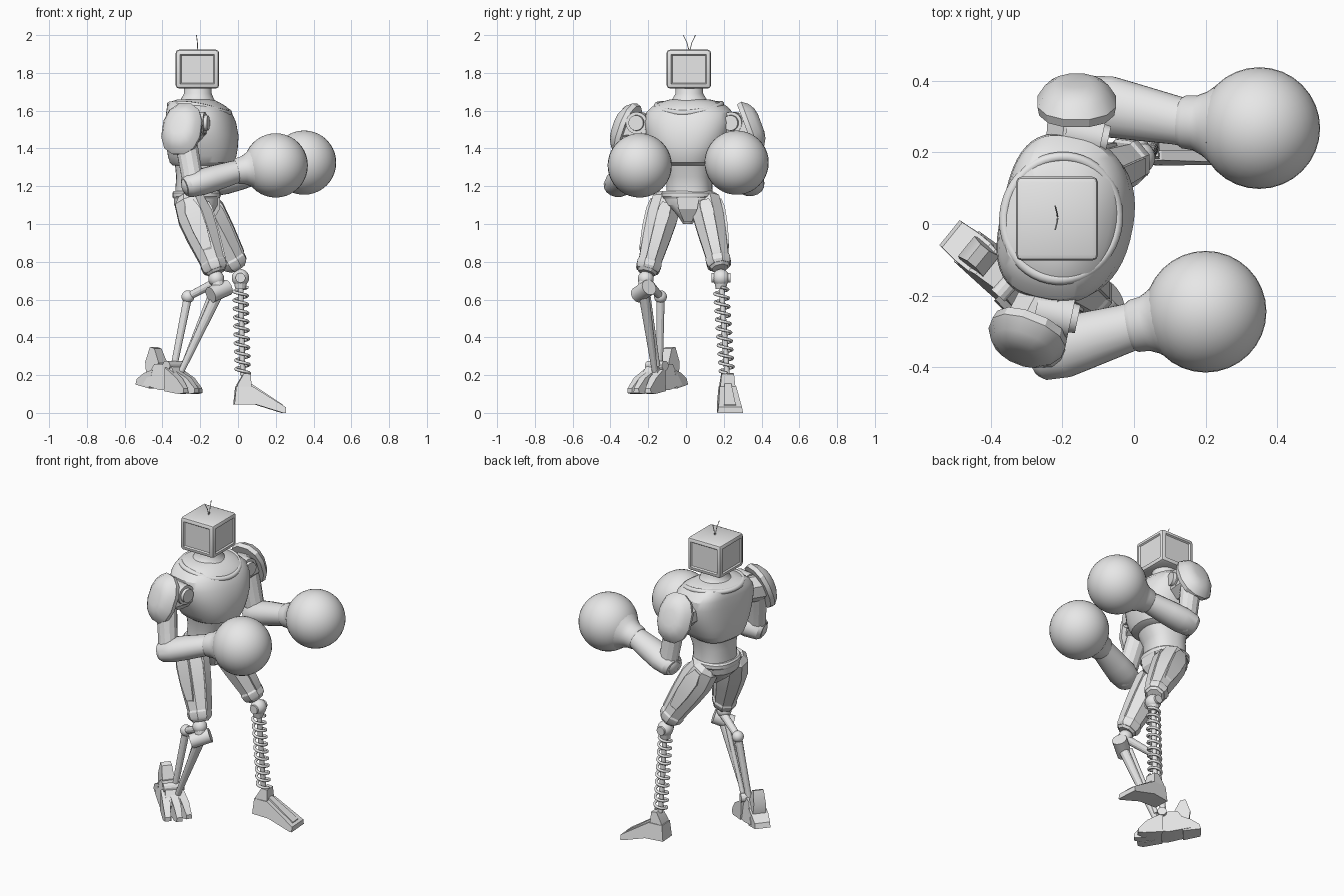
import bpy, bmesh, math
from mathutils import Vector, Matrix

cube = bpy.data.objects.get("Cube")
if cube:
    bpy.data.objects.remove(cube, do_unlink=True)

grey = bpy.data.materials.new("light_grey")
grey.use_nodes = True
grey.diffuse_color = (0.8, 0.8, 0.8, 1)
grey.node_tree.nodes["Principled BSDF"].inputs["Base Color"].default_value = (0.8, 0.8, 0.8, 1)
X, Y, Z = Vector((1, 0, 0)), Vector((0, 1, 0)), Vector((0, 0, 1))
parts = []


def finish(name, bm):
    bmesh.ops.recalc_face_normals(bm, faces=bm.faces)
    me = bpy.data.meshes.new(name)
    bm.to_mesh(me)
    bm.free()
    me.materials.append(grey)
    ob = bpy.data.objects.new(name, me)
    bpy.context.collection.objects.link(ob)
    parts.append(ob)
    return ob


def loft(name, origin, axis, rings, n=24, ref=X, p=2.0, back=None):
    """Stack rings (height, radius along ref, radius across, shift along ref) on an axis.
    p squares the rings off; back does so for the half that faces away from ref."""
    origin, axis = Vector(origin), Vector(axis)
    d = axis.normalized()
    u = (ref - d * ref.dot(d)).normalized()
    v = d.cross(u)
    bm = bmesh.new()
    loops = []
    for h, ra, rb, *shift in rings:
        ring = []
        for i in range(n):
            a = 2 * math.pi * (i + 0.5) / n
            c, s = math.cos(a), math.sin(a)
            e = 2 / (back if back and c < 0 else p)
            c = math.copysign(abs(c) ** e, c)
            s = math.copysign(abs(s) ** e, s)
            off = shift[0] if shift else 0
            ring.append(bm.verts.new(origin + axis * h + u * (ra * c + off) + v * rb * s))
        loops.append(ring)
    for lo, hi in zip(loops, loops[1:]):
        for i in range(n):
            j = (i + 1) % n
            bm.faces.new((lo[i], lo[j], hi[j], hi[i]))
    bm.faces.new(loops[0])
    bm.faces.new(loops[-1])
    return finish(name, bm)


def limb(name, a, b, rings, n=16, ref=X):
    return loft(name, a, Vector(b) - Vector(a), rings, n, ref)


def rod(name, a, b, r0, r1=None, n=12, ref=X):
    r1 = r1 or r0
    return limb(name, a, b, [(0, r0, r0), (1, r1, r1)], n, ref)


def ball(name, centre, r):
    bm = bmesh.new()
    bmesh.ops.create_uvsphere(bm, u_segments=32, v_segments=20, radius=r,
                              matrix=Matrix.Translation(centre))
    return finish(name, bm)


def prism(name, outline, origin, yaw):
    """Side outline of (forward, height, half width) points, made solid."""
    m = Matrix.Translation(origin) @ Matrix.Rotation(math.radians(yaw), 4, 'Z')
    bm = bmesh.new()
    sides = [[bm.verts.new(m @ Vector((x, s * w, z))) for x, z, w in outline] for s in (-1, 1)]
    for side in sides:
        bm.faces.new(side)
    for i in range(len(outline)):
        j = (i + 1) % len(outline)
        bm.faces.new((sides[0][i], sides[0][j], sides[1][j], sides[1][i]))
    return finish(name, bm)


def tube(name, points, r, cyclic=False):
    cu = bpy.data.curves.new(name, 'CURVE')
    cu.dimensions = '3D'
    cu.bevel_depth = r
    cu.bevel_resolution = 2
    cu.use_fill_caps = True
    sp = cu.splines.new('POLY')
    sp.points.add(len(points) - 1)
    for pt, co in zip(sp.points, points):
        pt.co = (*co, 1)
    sp.use_cyclic_u = cyclic
    cu.materials.append(grey)
    bpy.context.collection.objects.link(bpy.data.objects.new(name, cu))


# Head: bevelled box with shallow panels on the four sides
bm = bmesh.new()
bmesh.ops.create_cube(bm, size=1, matrix=Matrix.Translation((-0.215, 0.015, 1.82))
                      @ Matrix.Diagonal((0.23, 0.235, 0.205, 1)))
bmesh.ops.bevel(bm, geom=bm.edges[:], offset=0.017, segments=2, profile=0.5, affect='EDGES')
panels = [f for f in bm.faces if f.calc_area() > 0.02 and abs(f.normal.z) < 0.5]
bmesh.ops.inset_individual(bm, faces=panels, thickness=0.01, depth=0)
bmesh.ops.inset_individual(bm, faces=panels, thickness=0.008, depth=-0.008)
finish("head", bm)
for side, tip in (("left", 0.05), ("right", -0.015)):
    tube(side + "_antenna", [(-0.213, 0.018, 1.91), (-0.215, 0.018 + (tip - 0.018) * 0.4, 1.96),
                             (-0.22, tip, 2.0)], 0.002)

# Torso, turned slightly at the waist, with a flat back
yaw = math.radians(-12)
fwd = Vector((math.cos(yaw), math.sin(yaw), 0))
left = Z.cross(fwd)
mid = Vector((-0.2, 0.015, 0))
loft("abdomen", mid, Z, [(1.13, .115, .125, -.015), (1.18, .115, .12, -.015), (1.25, .115, .12, -.01),
                         (1.3, .13, .13), (1.36, .14, .14)], 32, fwd, 2.4)
loft("chest", mid, Z, [(1.31, .14, .135), (1.325, .165, .155, .01), (1.36, .177, .175, .013),
                       (1.41, .183, .2, .014), (1.47, .184, .222, .014), (1.54, .177, .235, .006),
                       (1.59, .164, .228, -.004), (1.62, .15, .2, -.015), (1.645, .125, .16, -.03),
                       (1.66, .09, .1, -.025)], 48, fwd, 2.3, 3.0)
loft("neck", mid, Z, [(1.63, .115, .125, -.018), (1.66, .088, .092, -.015), (1.69, .074, .074, -.013),
                      (1.75, .07, .07, -.013)], 32, fwd)
collar = []
for i in range(48):
    a = 2 * math.pi * i / 48
    c = math.cos(a)
    collar.append(mid + fwd * (0.158 * c - 0.004) + left * 0.172 * math.sin(a)
                  + Z * (1.632 - 0.022 * c - 0.022 * c * c))
tube("collar", collar, 0.015, True)

# Pelvis and belt
hip = Vector((-0.22, 0.01, 0))
loft("belt", hip, Z, [(1.135, .122, .132), (1.145, .128, .14), (1.165, .128, .14), (1.175, .12, .13)], 32, X, 2.4)
loft("pelvis", hip, Z, [(1.0, .035, .025, .03), (1.05, .085, .06, .01), (1.1, .12, .12),
                        (1.15, .122, .135)], 16, X, 2.4)
prism("crotch_plate", [(.07, 1.14, .06), (.125, 1.14, .06), (.125, 1.08, .05), (.08, 1.01, .02),
                       (.04, 1.01, .02)], hip, 0)

# Arms with shoulder pads and round gloves
arms = {
    "left": dict(joint=(-.17, .255, 1.535), pad=(-.16, .318, 1.505), out=(.0, .08, .03),
                 elbow=(-.11, .335, 1.215), wrist=(.14, .285, 1.285), glove=(.35, .268, 1.325)),
    "right": dict(joint=(-.255, -.245, 1.535), pad=(-.29, -.295, 1.495), out=(-.03, -.075, .03),
                  elbow=(-.235, -.355, 1.21), wrist=(0, -.285, 1.28), glove=(.2, -.245, 1.31)),
}
for side, a in arms.items():
    joint, pad, out = Vector(a["joint"]), Vector(a["pad"]), Vector(a["out"])
    elbow, wrist, glove = Vector(a["elbow"]), Vector(a["wrist"]), Vector(a["glove"])
    limb(side + "_shoulder_block", joint - out * 0.9, pad + out * 0.2,
         [(0, .075, .075), (.3, .085, .085), (1, .085, .085)], 8, Z)
    loft(side + "_shoulder_hub", joint - fwd * 0.02, fwd * 0.12,
         [(0, .058, .058), (.85, .058, .058), (.85, .042, .042), (1, .04, .04)], 24, Z)
    loft(side + "_shoulder_pad", pad, out, [(0, .14, .108), (.3, .147, .113), (.7, .12, .092),
                                            (.92, .085, .065), (1, .05, .04)], 12, Z, 2.3)
    limb(side + "_upper_arm", pad + Vector((0, 0, 0.02)), elbow,
         [(0, .06, .06), (.4, .06, .058), (.75, .058, .054), (1, .06, .058)], 12)
    ball(side + "_elbow", elbow, 0.066)
    limb(side + "_forearm", elbow, wrist, [(-.2, .05, .058), (-.12, .062, .076), (.15, .07, .087),
                                           (.45, .069, .08), (.9, .062, .069), (1, .06, .068)], 16, Z)
    limb(side + "_cuff", wrist, glove, [(-.06, .062, .066), (0, .07, .074), (.15, .075, .077),
                                        (.28, .09, .09), (.4, .11, .11)], 32, Z)
    ball(side + "_glove", glove, 0.17)

# Armoured thighs
thighs = {"left": ((-.21, .1, 1.13), (0, .18, .765), 1), "right": ((-.262, -.1, 1.13), (-.113, -.208, .74), -1)}
for side, (top, low, s) in thighs.items():
    limb(side + "_thigh", top, low, [(-.06, .05, .055), (.02, .085, .085), (.25, .1, .088), (.5, .09, .08),
                                     (.82, .07, .066), (.96, .062, .06), (1, .045, .045)], 8)
    limb(side + "_thigh_front_plate", top, low, [(.12, .02, .03, .08), (.2, .03, .045, .08), (.5, .03, .042, .07),
                                                 (.85, .025, .035, .055), (.9, .015, .025, .05)], 4)
    limb(side + "_thigh_side_plate", top, low, [(.05, .02, .03, .07), (.2, .03, .06, .07), (.45, .03, .055, .065),
                                                (.7, .025, .035, .055), (.75, .015, .02, .045)], 4, Y * s)
    limb(side + "_knee_band", top, low, [(.84, .066, .064), (.87, .073, .071), (.94, .07, .068), (.97, .06, .06)], 8)

# Left leg: knee ball, spring around a rod, wedge foot
knee, ankle = Vector((.013, .185, .715)), Vector((.025, .217, .2))
ball("left_knee", knee, 0.046)
rod("left_knee_pin", knee - Y * 0.05, knee + Y * 0.05, 0.026, n=16)
rod("spring_seat", knee - Z * 0.025, knee - Z * 0.06, 0.036, 0.028)
rod("spring_rod", knee, ankle, 0.015)
turns, steps = 10, 16
coil = []
for i in range(turns * steps + 1):
    a = 2 * math.pi * i / steps
    base = (knee - Z * 0.05).lerp(ankle + Z * 0.01, i / (turns * steps))
    coil.append(base + X * 0.036 * math.cos(a) + Y * 0.036 * math.sin(a))
tube("leg_spring", coil, 0.008)
foot = (0, .217, 0)
prism("left_ankle", [(-.01, .12, .045), (.07, .12, .042), (.066, .205, .033), (.03, .21, .033),
                     (-.005, .15, .04)], foot, 4)
prism("left_foot", [(-.022, .045, .05), (.09, .045, .06), (.235, 0, .068), (.25, 0, .068), (.25, .03, .062),
                    (.075, .14, .044), (-.012, .14, .044)], foot, 4)
prism("left_foot_ridge", [(.06, .1, .02), (.235, .025, .035), (.235, .045, .03), (.07, .155, .018)], foot, 4)

# Right lower leg: linked struts
knee, back, heel = Vector((-.1, -.225, .645)), Vector((-.265, -.135, .615)), Vector((-.34, -.14, .24))
ball("right_knee", (-.115, -.213, .71), 0.042)
rod("right_knee_link", (-.115, -.213, .72), knee, 0.035)
side_axis = Vector((.045, .03, .02))
rod("right_knee_drum", knee - side_axis, knee + side_axis, 0.043, n=16, ref=Z)
rod("right_upper_strut", (-.12, -.2, .69), back, 0.024, 0.02)
ball("right_back_joint", back, 0.034)
rod("right_rear_shin", back, heel, 0.023, 0.018)
rod("right_front_shin", knee, (-.3, -.165, .22), 0.03, 0.016)
rod("right_shin_piston", knee.lerp(back, 0.25), (-.29, -.15, .25), 0.013)

# Right foot: clawed and raised on its toes
foot, turn = Vector((-.36, -.15, 0)), -39
prism("right_foot_body", [(-.14, .15, .055), (-.02, .12, .062), (.07, .12, .066), (.1, .17, .058),
                          (.03, .26, .04), (-.07, .26, .045)], foot, turn)
prism("right_heel_block", [(-.13, .2, .04), (-.06, .2, .04), (-.05, .27, .036), (-.082, .34, .03),
                           (-.112, .35, .03), (-.14, .27, .036)], foot, turn)
prism("right_heel_claw", [(-.2, .15, .045), (-.1, .13, .055), (-.08, .23, .05), (-.14, .21, .05),
                          (-.19, .18, .045)], foot, turn)
rod("right_ankle_pin", foot + Vector((-.02, -.05, .25)), foot + Vector((.06, .04, .25)), 0.026, ref=Z)
for i, label in enumerate(("outer", "middle", "inner")):
    k = i - 1
    offset = Matrix.Rotation(math.radians(turn), 3, 'Z') @ Vector((0, k * 0.04, 0))
    reach = 0.18 - 0.02 * abs(k)
    prism("right_toe_" + label, [(.02, .115, .027), (reach - .03, .1, .025), (reach, .105, .018), (reach, .13, .016),
                                 (reach - .05, .185, .022), (.02, .24, .022)], foot + offset, turn + k * 8)

# Smooth the rounded parts, keep hard edges sharp
bpy.ops.object.select_all(action='DESELECT')
for ob in parts:
    ob.select_set(True)
bpy.context.view_layer.objects.active = parts[0]
bpy.ops.object.shade_smooth_by_angle(angle=math.radians(28))
